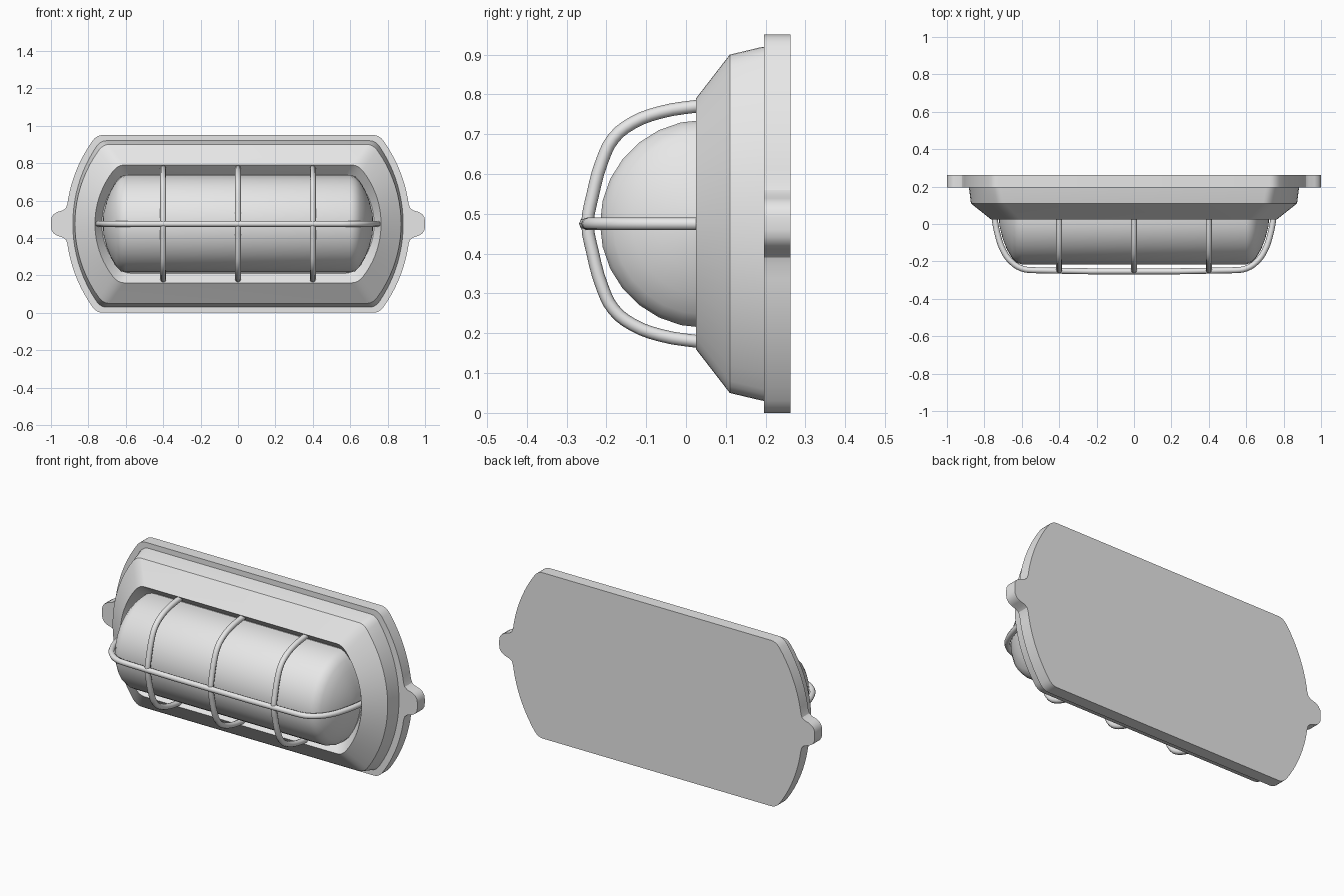
import bpy, bmesh, math
from mathutils import Vector

cube = bpy.data.objects.get("Cube")
if cube:
    bpy.data.objects.remove(cube, do_unlink=True)

CZ = 0.475  # height of the lamp's centre line

grey = bpy.data.materials.new("light grey")
grey.use_nodes = True
grey.diffuse_color = (0.8, 0.8, 0.8, 1)
grey.node_tree.nodes["Principled BSDF"].inputs["Base Color"].default_value = (0.8, 0.8, 0.8, 1)


def smooth(ob, angle):
    bpy.ops.object.select_all(action='DESELECT')
    ob.select_set(True)
    bpy.context.view_layer.objects.active = ob
    bpy.ops.object.shade_smooth_by_angle(angle=math.radians(angle))


def loft(name, rings, angle=30):
    """Skin a list of equal-length closed rings and cap both ends."""
    bm = bmesh.new()
    loops = [[bm.verts.new(p) for p in ring] for ring in rings]
    n = len(loops[0])
    for a, b in zip(loops, loops[1:]):
        for i in range(n):
            j = (i + 1) % n
            bm.faces.new((a[i], a[j], b[j], b[i]))
    bm.faces.new(loops[0])
    bm.faces.new(loops[-1])
    bmesh.ops.recalc_face_normals(bm, faces=bm.faces)
    me = bpy.data.meshes.new(name)
    bm.to_mesh(me)
    bm.free()
    me.materials.append(grey)
    ob = bpy.data.objects.new(name, me)
    bpy.context.collection.objects.link(ob)
    smooth(ob, angle)
    return ob


def quarter(xc, h, xe, r, stop=0.0, steps=10):
    """Rounded corner at (xc, h), then a bowed end reaching (xe, 0)."""
    s = xe - xc
    rad = (h * h + s * s) / (2 * s)
    bow = lambda z: xe - rad + math.sqrt(rad * rad - z * z)
    a, b, c = Vector((xc - r, h)), Vector((xc, h)), Vector((bow(h - r), h - r))
    pts = [a * (1 - t) ** 2 + b * 2 * t * (1 - t) + c * t * t
           for t in (0, 0.25, 0.5, 0.75, 1)]
    for i in range(1, steps + 1):
        z = (h - r) + (stop - h + r) * i / steps
        pts.append(Vector((bow(z), z)))
    return [(p.x, p.y) for p in pts]


def ring(q, y):
    """Mirror a quarter outline into a full closed ring at depth y."""
    low = [(x, -z) for x, z in reversed(q) if z > 1e-6]
    right = q + low
    left = [(-x, z) for x, z in reversed(right)]
    return [(x, y, CZ + z) for x, z in right + left]


# Back plate with a rounded fixing lug at each end
lug = [(0.92, 0.085), (0.935, 0.073), (0.965, 0.064),
       (0.985, 0.052), (0.997, 0.034), (1.0, 0.015)]
plate = quarter(0.755, 0.475, 0.92, 0.03, stop=0.105) + lug
loft("back_plate", [ring(plate, 0.263), ring(plate, 0.196)])

# Stepped housing: sloped walls, bevelled face and recess around the glass
body_steps = [  # corner x, half height, end x, corner radius, depth
    (0.735, 0.446, 0.885, 0.03, 0.205),
    (0.735, 0.444, 0.882, 0.03, 0.190),
    (0.720, 0.425, 0.872, 0.03, 0.110),
    (0.640, 0.315, 0.765, 0.03, 0.025),
    (0.605, 0.264, 0.728, 0.03, 0.080),
]
loft("housing", [ring(quarter(*s[:4]), s[4]) for s in body_steps], 25)

# Half-round glass cover with domed ends
end = [(0.6, 0.261), (0.628, 0.252), (0.652, 0.228), (0.68, 0.18),
       (0.703, 0.12), (0.718, 0.06), (0.724, 0.008)]
profile = [(-x, r) for x, r in reversed(end)] + end
glass_rings = []
for x, r in profile:
    arc = [math.pi * i / 14 for i in range(15)]
    pts = [(x, 0.045 - r * math.sin(a), CZ + r * math.cos(a)) for a in arc]
    glass_rings.append([(x, 0.09, CZ + r)] + pts + [(x, 0.09, CZ - r)])
loft("glass_cover", glass_rings, 35)


def wire(name, pts):
    """Round bar following a smooth path."""
    cu = bpy.data.curves.new(name, 'CURVE')
    cu.dimensions = '3D'
    cu.bevel_depth = 0.016
    cu.bevel_resolution = 2
    cu.resolution_u = 3
    cu.use_fill_caps = True
    sp = cu.splines.new('BEZIER')
    sp.bezier_points.add(len(pts) - 1)
    for bp, p in zip(sp.bezier_points, pts):
        bp.co = p
        bp.handle_left_type = bp.handle_right_type = 'AUTO'
    cu.materials.append(grey)
    ob = bpy.data.objects.new(name, cu)
    bpy.context.collection.objects.link(ob)
    bpy.ops.object.select_all(action='DESELECT')
    ob.select_set(True)
    bpy.context.view_layer.objects.active = ob
    bpy.ops.object.convert(target='MESH')
    smooth(bpy.context.object, 50)


# Guard cage: three upright hoops and one long bar
hoop = [(0.055, 0.298), (0.025, 0.295), (-0.065, 0.28), (-0.135, 0.253),
        (-0.182, 0.215), (-0.21, 0.16), (-0.235, 0.07)]
hoop_path = hoop + [(-0.247, 0)] + [(y, -h) for y, h in reversed(hoop)]
for label, x in (("right", -0.4), ("middle", 0.0), ("left", 0.4)):
    wire("guard_hoop_" + label, [(x, y, CZ + h) for y, h in hoop_path])

bar = [(0.055, 0.748), (0.02, 0.744), (-0.06, 0.728), (-0.14, 0.7),
       (-0.2, 0.658), (-0.238, 0.6), (-0.247, 0.54)]
bar_path = bar + [(y, -x) for y, x in reversed(bar)]
wire("guard_long_bar", [(x, y, CZ) for y, x in bar_path])
